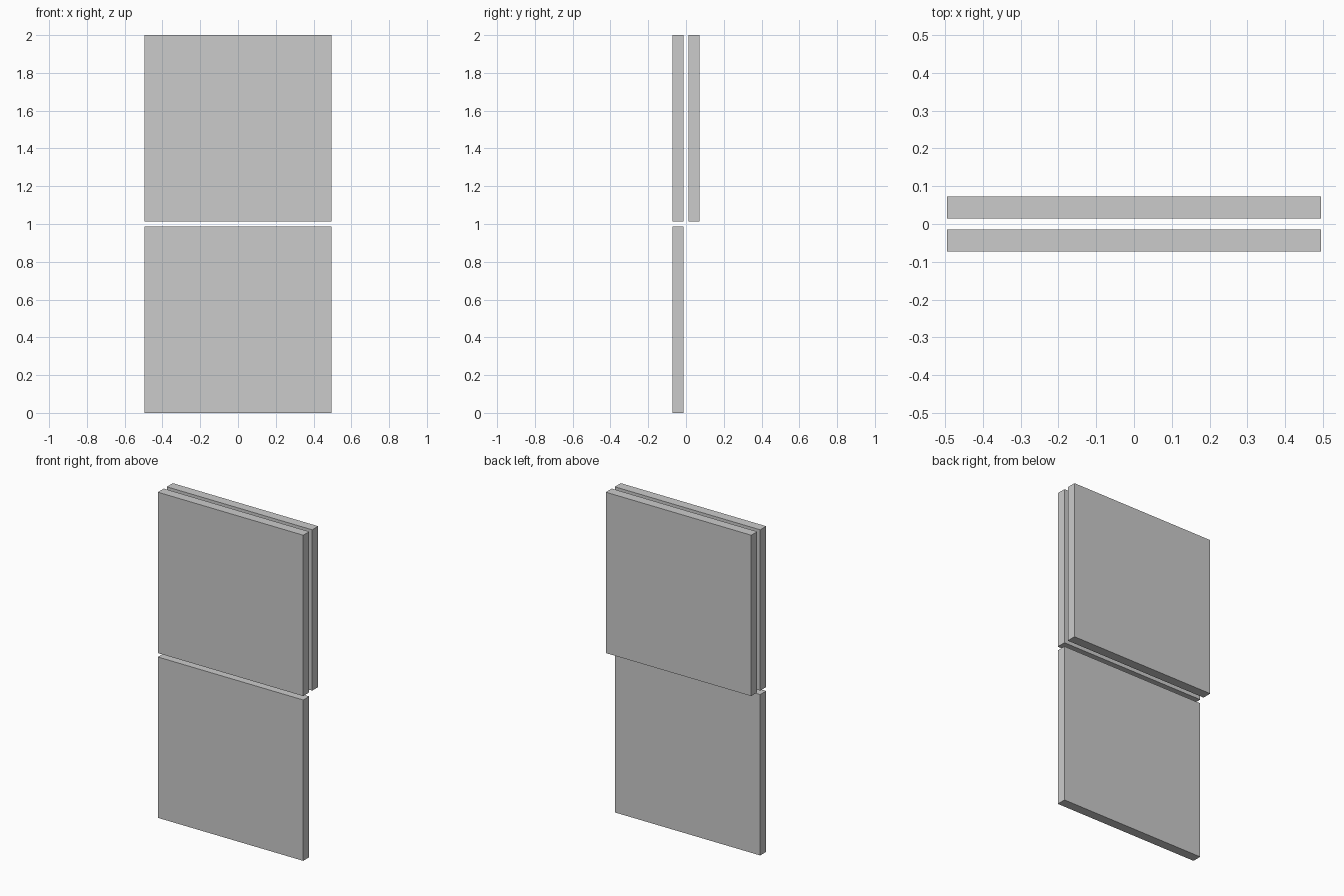
import bpy

if "Cube" in bpy.data.objects:
    bpy.data.objects.remove(bpy.data.objects["Cube"])

SIDE = 0.988       # square panel edge
THICK = 0.058      # panel thickness
Y_OFF = 0.0435     # panel centre distance from y = 0


def panel(name, y, z_bottom):
    """Square upright slab with flat faces."""
    bpy.ops.mesh.primitive_cube_add(size=1, location=(0, y, z_bottom + SIDE / 2))
    ob = bpy.context.object
    ob.name = name
    ob.scale = (SIDE, THICK, SIDE)
    bpy.ops.object.transform_apply(location=False, rotation=False, scale=True)
    return ob


# lower front panel, then the upper pair standing above it
panel("lower_front_panel", -Y_OFF, 0)
panel("upper_front_panel", -Y_OFF, 2 - SIDE)
panel("upper_back_panel", Y_OFF, 2 - SIDE)
